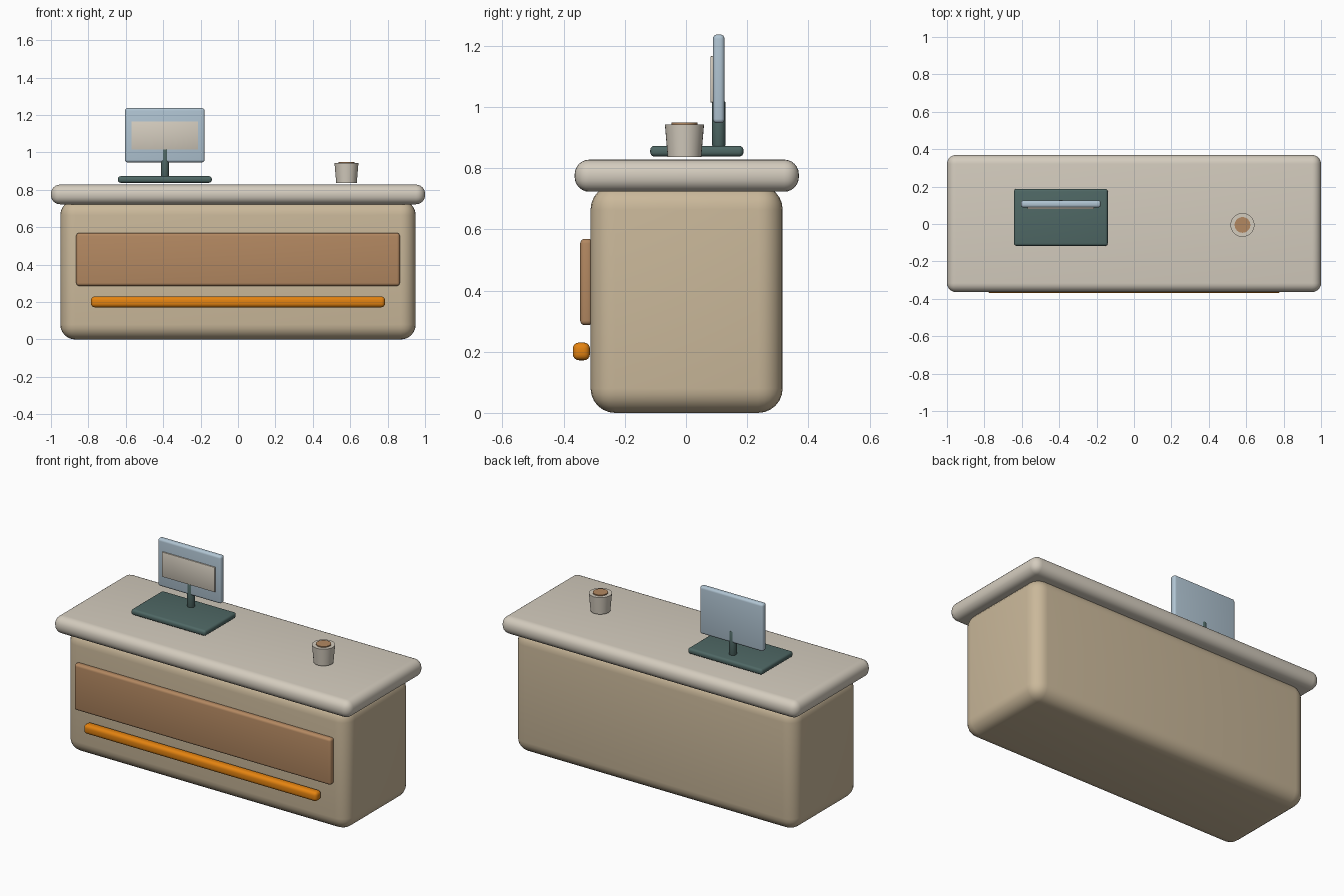
import bpy
import math

if "Cube" in bpy.data.objects:
    bpy.data.objects.remove(bpy.data.objects["Cube"])


def material(name, rgb):
    m = bpy.data.materials.new(name)
    lin = [((c / 255 + 0.055) / 1.055) ** 2.4 for c in rgb]
    m.diffuse_color = (*lin, 1)
    m.use_nodes = True
    m.node_tree.nodes["Principled BSDF"].inputs["Base Color"].default_value = m.diffuse_color
    return m


STONE = material("pale stone", (212, 204, 190))
TAN = material("tan", (202, 184, 154))
BROWN = material("warm brown", (179, 136, 97))
ORANGE = material("orange", (228, 131, 16))
GREEN = material("dark green grey", (79, 104, 101))
BLUE = material("pale blue grey", (176, 196, 210))


def finish(name, mat, bevel, segments):
    ob = bpy.context.object
    ob.name = name
    ob.data.materials.append(mat)
    if bevel:
        mod = ob.modifiers.new("rounding", 'BEVEL')
        mod.width = bevel
        mod.segments = segments
        mod.limit_method = 'ANGLE'
        mod.angle_limit = math.radians(40)
        bpy.ops.object.modifier_apply(modifier=mod.name)
    bpy.ops.object.shade_smooth_by_angle(angle=math.radians(35))
    return ob


def box(name, mat, x, y, z, bevel=0, segments=4):
    """Rounded box from its (low, high) range on each axis."""
    bpy.ops.mesh.primitive_cube_add(size=1, location=[sum(r) / 2 for r in (x, y, z)])
    bpy.context.object.scale = [r[1] - r[0] for r in (x, y, z)]
    bpy.ops.object.transform_apply(location=False, rotation=False, scale=True)
    return finish(name, mat, bevel, segments)


def cone(name, mat, x, y, z, r_low, r_high, bevel=0, sides=32):
    """Upright tapered cylinder over the z range."""
    bpy.ops.mesh.primitive_cone_add(vertices=sides, radius1=r_low, radius2=r_high,
                                    depth=z[1] - z[0], location=(x, y, sum(z) / 2))
    return finish(name, mat, bevel, 2)


# Counter
box("counter_body", TAN, (-0.95, 0.95), (-0.312, 0.316), (0, 0.745), 0.08, 6)
box("counter_top", STONE, (-1, 1), (-0.364, 0.369), (0.723, 0.828), 0.048, 6)

# Front decoration
box("front_panel", BROWN, (-0.865, 0.865), (-0.346, -0.305), (0.287, 0.569), 0.015)
box("front_rail", ORANGE, (-0.786, 0.786), (-0.37, -0.314), (0.172, 0.23), 0.02)

# Monitor
box("monitor_base", GREEN, (-0.642, -0.14), (-0.117, 0.188), (0.838, 0.873), 0.014)
cone("monitor_stem", GREEN, -0.391, 0.107, (0.87, 1.02), 0.022, 0.022, 0.006, 24)
box("monitor_case", BLUE, (-0.605, -0.178), (0.088, 0.126), (0.947, 1.237), 0.014)
box("monitor_screen", STONE, (-0.569, -0.213), (0.08, 0.089), (1.015, 1.166), 0.002, 2)

# Cup with drink
cone("cup", STONE, 0.58, -0.005, (0.837, 0.943), 0.055, 0.064)
cone("drink", BROWN, 0.58, -0.005, (0.935, 0.949), 0.042, 0.042)
